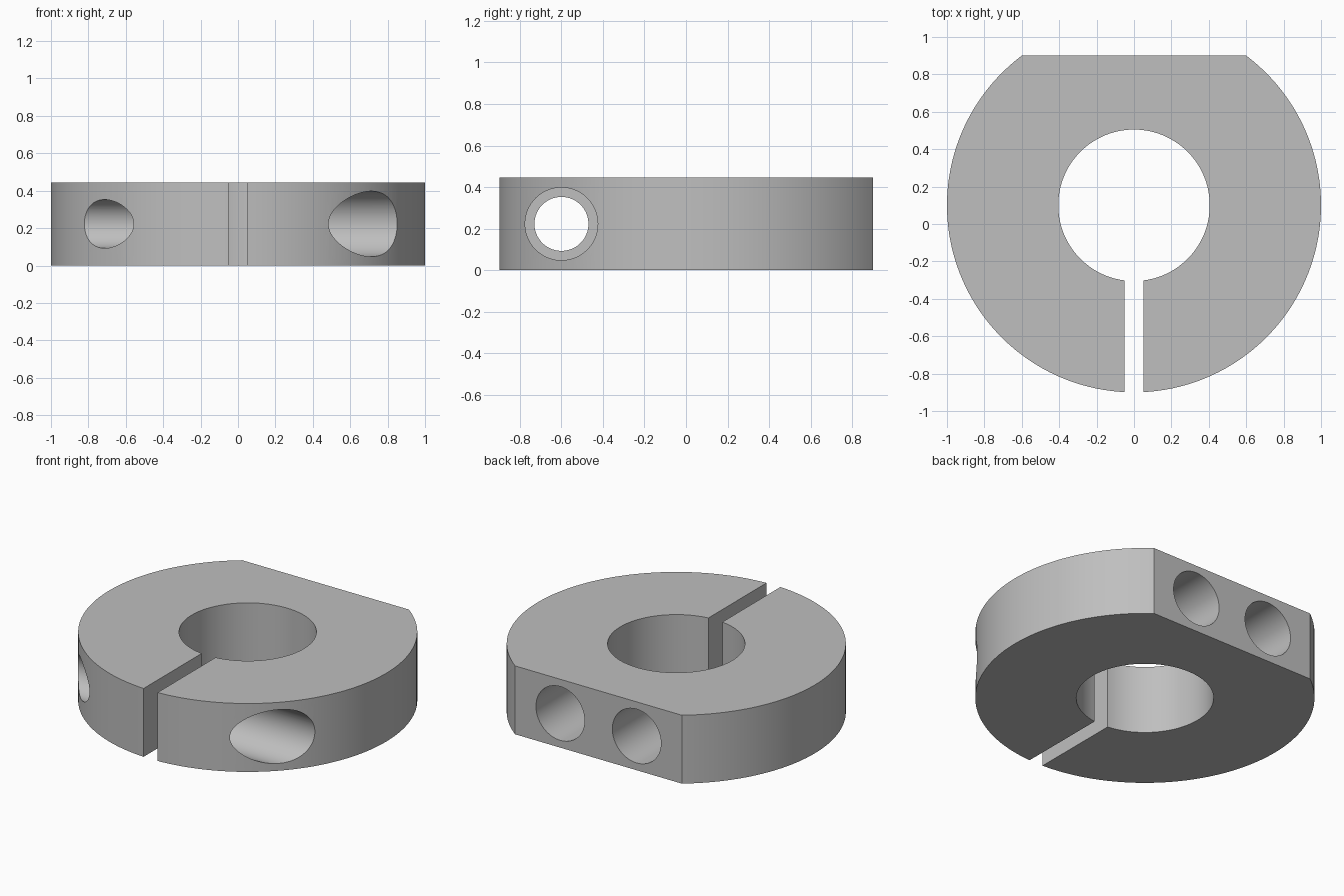
import bpy
import bmesh
from math import asin, cos, sin, pi
from mathutils import Matrix

cube = bpy.data.objects.get("Cube")
if cube:
    bpy.data.objects.remove(cube, do_unlink=True)

HEIGHT = 0.445
CENTRE_Y = 0.1
OUTER, BORE = 1.0, 0.405
HALF_SLOT = 0.05
FLAT = 0.8          # distance of the flat from the bore axis
MID = HEIGHT / 2

steel = bpy.data.materials.new("grey steel")
steel.use_nodes = True
colour = (0.52, 0.52, 0.52, 1)
steel.diffuse_color = colour
steel.node_tree.nodes["Principled BSDF"].inputs["Base Color"].default_value = colour


def arc(radius, start, end, steps):
    angles = [start + (end - start) * i / steps for i in range(steps + 1)]
    return [(radius * cos(a), CENTRE_Y + radius * sin(a), 0) for a in angles]


def add_object(name, bm):
    mesh = bpy.data.meshes.new(name)
    bmesh.ops.recalc_face_normals(bm, faces=bm.faces)
    bm.to_mesh(mesh)
    bm.free()
    obj = bpy.data.objects.new(name, mesh)
    mesh.materials.append(steel)
    bpy.context.collection.objects.link(obj)
    return obj


def drill(name, radius, start, end, axis, offset):
    """Cylinder along x or y between start and end, at mid height."""
    bm = bmesh.new()
    turn = Matrix.Rotation(pi / 2, 4, "Y" if axis == "X" else "X")
    middle = (start + end) / 2
    place = (middle, offset, MID) if axis == "X" else (offset, middle, MID)
    bmesh.ops.create_cone(bm, cap_ends=True, segments=96, radius1=radius,
                          radius2=radius, depth=end - start,
                          matrix=Matrix.Translation(place) @ turn)
    cutter = add_object(name, bm)
    cutter.hide_render = True
    return cutter


# Split ring with a flat at the back
slot_out, slot_in = asin(HALF_SLOT / OUTER), asin(HALF_SLOT / BORE)
flat = asin(FLAT / OUTER)
outline = arc(OUTER, -pi / 2 + slot_out, flat, 64)
outline += arc(OUTER, pi - flat, 1.5 * pi - slot_out, 64)
outline += arc(BORE, 1.5 * pi - slot_in, -pi / 2 + slot_in, 96)
bm = bmesh.new()
base = bm.faces.new([bm.verts.new(p) for p in outline])
extruded = bmesh.ops.extrude_face_region(bm, geom=[base])
top = [v for v in extruded["geom"] if isinstance(v, bmesh.types.BMVert)]
bmesh.ops.translate(bm, verts=top, vec=(0, 0, HEIGHT))
collar = add_object("clamp_collar", bm)

# Clamp screw hole with counterbore, and two blind holes in the flat
cutters = [
    drill("screw_hole_cutter", 0.13, -1.2, 0.4, "X", -0.6),
    drill("counterbore_cutter", 0.175, 0.25, 1.2, "X", -0.6),
    drill("left_blind_hole_cutter", 0.175, 0.5, 1.2, "Y", 0.275),
    drill("right_blind_hole_cutter", 0.175, 0.5, 1.2, "Y", -0.275),
]
bpy.ops.object.select_all(action="DESELECT")
bpy.context.view_layer.objects.active = collar
collar.select_set(True)
for cutter in cutters:
    mod = collar.modifiers.new(cutter.name, "BOOLEAN")
    mod.operation = "DIFFERENCE"
    mod.solver = "EXACT"
    mod.object = cutter
    bpy.ops.object.modifier_apply(modifier=mod.name)
    bpy.data.objects.remove(cutter, do_unlink=True)

bpy.ops.object.shade_smooth_by_angle(angle=pi / 6)
